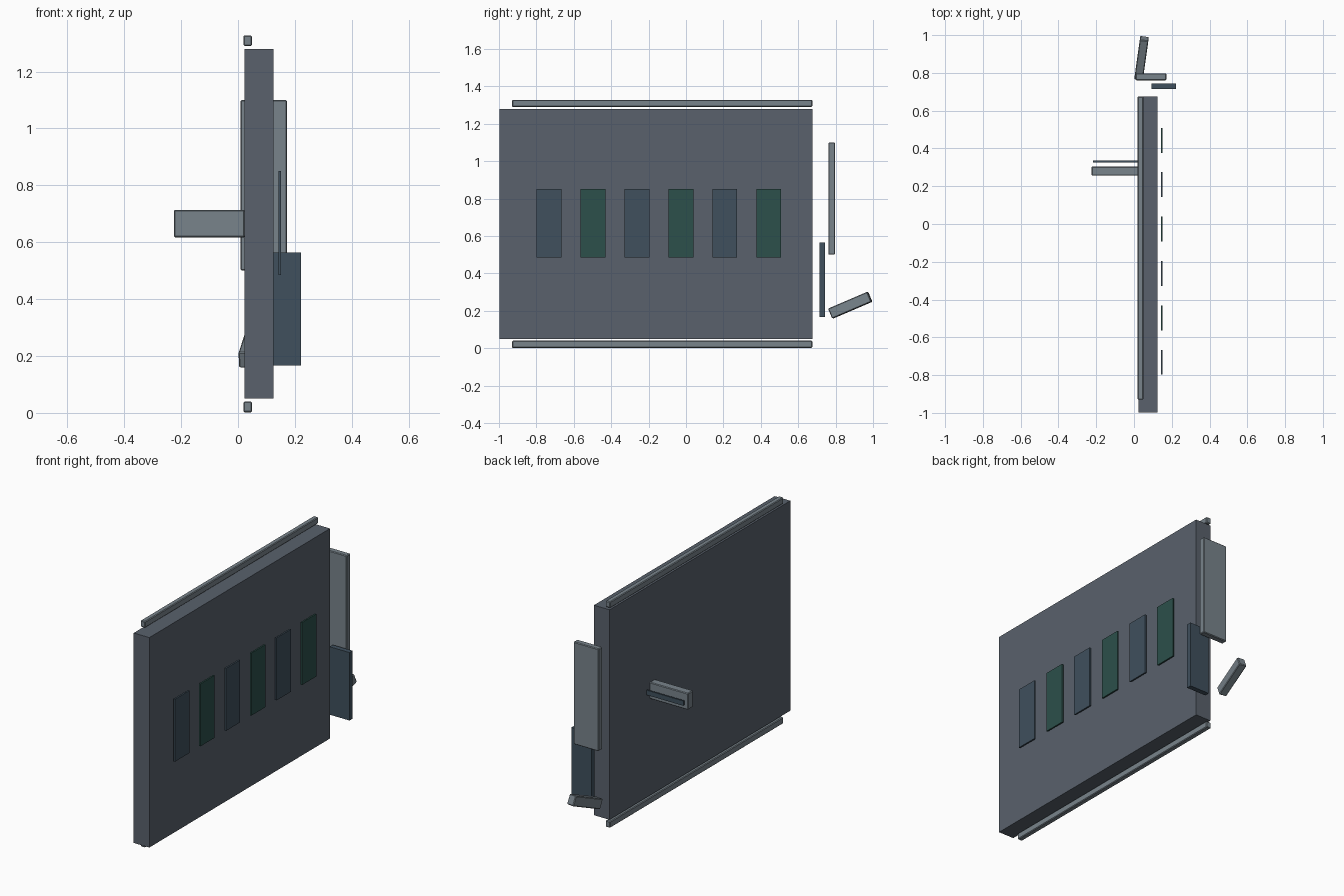
import bpy
from math import radians

if "Cube" in bpy.data.objects:
    bpy.data.objects.remove(bpy.data.objects["Cube"])


def material(name, color):
    m = bpy.data.materials.new(name)
    m.diffuse_color = (*color, 1)
    m.use_nodes = True
    m.node_tree.nodes["Principled BSDF"].inputs["Base Color"].default_value = m.diffuse_color
    return m


PANEL = material("panel_grey", (0.10, 0.12, 0.15))
METAL = material("metal_grey", (0.19, 0.23, 0.26))
BLUE = material("dark_blue", (0.05, 0.08, 0.11))
GREEN = material("dark_green", (0.025, 0.08, 0.07))


def box(name, x, y, z, mat, bevel=0.0, rot=(0, 0, 0)):
    """Box from (min, max) ranges on each axis."""
    ranges = (x, y, z)
    bpy.ops.mesh.primitive_cube_add(size=1, location=[(a + b) / 2 for a, b in ranges])
    ob = bpy.context.object
    ob.name = name
    ob.scale = [b - a for a, b in ranges]
    bpy.ops.object.transform_apply(location=False, rotation=False, scale=True)
    ob.rotation_euler = [radians(a) for a in rot]
    ob.data.materials.append(mat)
    if bevel:
        mod = ob.modifiers.new("bevel", "BEVEL")
        mod.width = bevel
        mod.segments = 1
    return ob


# Main door panel
box("door_panel", (0.023, 0.124), (-0.998, 0.675), (0.05, 1.28), PANEL)

# Top and bottom guide rails
for name, z in (("top_rail", (1.29, 1.327)), ("bottom_rail", (0.002, 0.04))):
    box(name, (0.019, 0.049), (-0.93, 0.675), z, METAL, 0.004)

# Row of alternating coloured strips on the outer face
for i in range(6):
    y = -0.732 + 0.235 * i
    box(f"face_strip_{i + 1}", (0.142, 0.151), (y - 0.066, y + 0.066),
        (0.484, 0.85), GREEN if i % 2 else BLUE)

# Handle on the inner face with its thin inlay
box("handle", (-0.225, 0.024), (0.256, 0.304), (0.617, 0.714), METAL, 0.004)
box("handle_inlay", (-0.217, 0.024), (0.326, 0.335), (0.652, 0.68), BLUE)

# Side hardware: plate, lock box and tilted lever
box("side_plate", (0.009, 0.172), (0.761, 0.797), (0.50, 1.10), METAL, 0.004)
box("lock_plate", (0.092, 0.222), (0.715, 0.744), (0.166, 0.564), BLUE)
box("lever", (0.017, 0.063), (0.763, 0.993), (0.201, 0.259), METAL, 0.004, (23, 0, -8))
